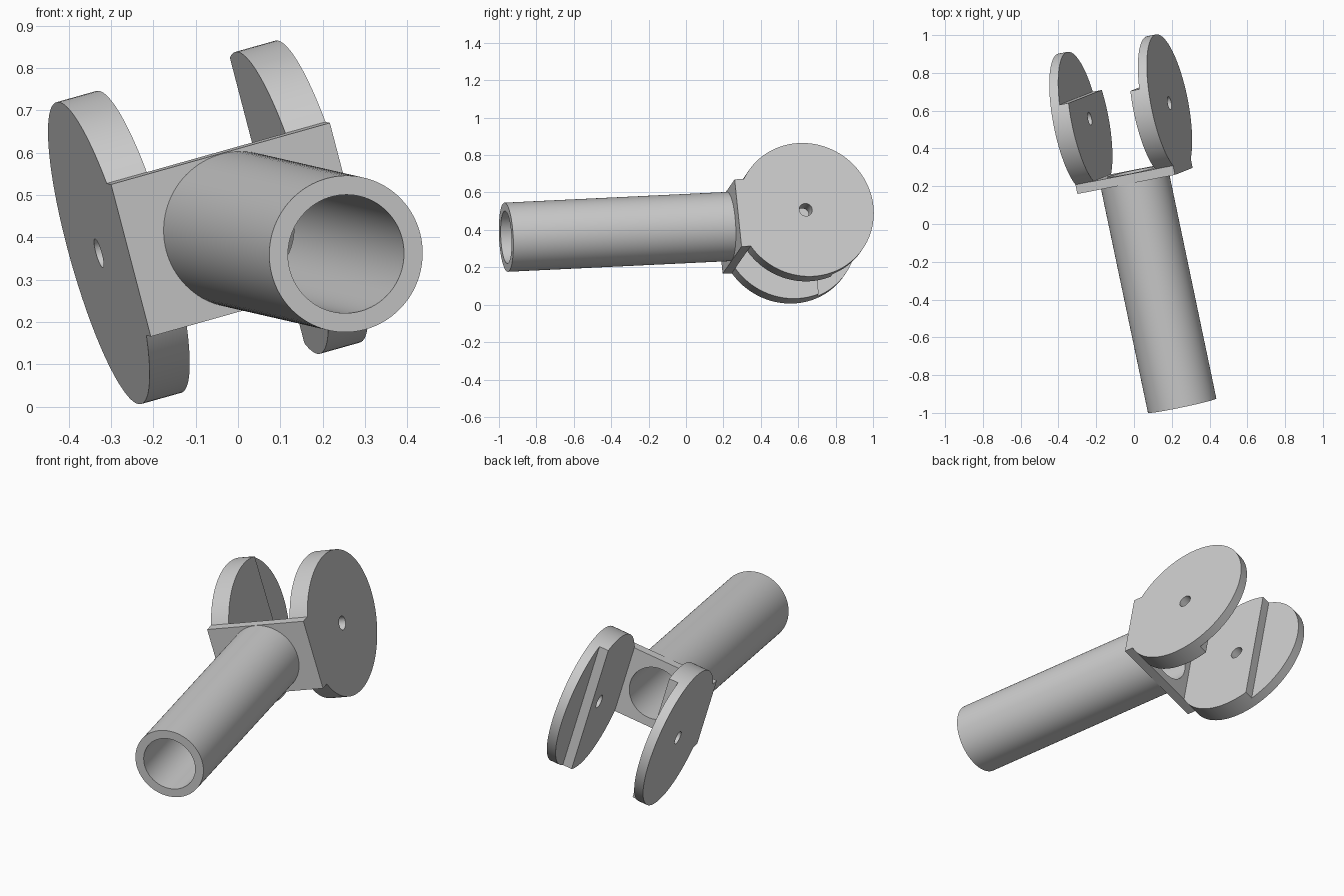
import bpy, bmesh, math
from mathutils import Matrix, Vector

cube = bpy.data.objects.get("Cube")
if cube:
    bpy.data.objects.remove(cube, do_unlink=True)

# Main sizes, in the fork's own frame: X across, Y along the tube, Z up
WIDTH, HEIGHT, PLATE = 0.546, 0.373, 0.05
ARM_R, ARM_THICK, ARM_THIN, STEP_Y = 0.37, 0.1, 0.05, 0.49
TUBE_R, BORE_R, TUBE_LEN, PIN_R = 0.185, 0.14, 1.217, 0.035

# Tilted frame of the whole part
along = Vector((-0.205, 0.978, 0.047)).normalized()
across = Vector((0.947, 0.183, 0.266))
across = (across - along * across.dot(along)).normalized()
up = across.cross(along)
FRAME = Matrix((across, along, up)).transposed().to_4x4()
FRAME.translation = (0.0055, 0.228, 0.418)

grey = bpy.data.materials.new("plain grey")
grey.use_nodes = True
grey.diffuse_color = (0.6, 0.6, 0.6, 1)
grey.node_tree.nodes["Principled BSDF"].inputs["Base Color"].default_value = grey.diffuse_color


def make(name, bm):
    bmesh.ops.recalc_face_normals(bm, faces=bm.faces)
    mesh = bpy.data.meshes.new(name)
    bm.to_mesh(mesh)
    bm.free()
    mesh.materials.append(grey)
    obj = bpy.data.objects.new(name, mesh)
    bpy.context.collection.objects.link(obj)
    return obj


def box(name, size, centre):
    bm = bmesh.new()
    bmesh.ops.create_cube(bm, size=1, matrix=Matrix.Translation(centre) @ Matrix.Diagonal((*size, 1)))
    return make(name, bm)


def cylinder(name, radius, depth, centre, axis, sides):
    bm = bmesh.new()
    turn = Vector((0, 0, 1)).rotation_difference(Vector(axis)).to_matrix().to_4x4()
    bmesh.ops.create_cone(bm, cap_ends=True, segments=sides, radius1=radius, radius2=radius,
                          depth=depth, matrix=Matrix.Translation(centre) @ turn)
    return make(name, bm)


def cut(obj, *cutters):
    for cutter in cutters:
        cutter.hide_render = True
        mod = obj.modifiers.new("cut", "BOOLEAN")
        mod.operation, mod.solver, mod.object = "DIFFERENCE", "EXACT", cutter
    bpy.context.view_layer.update()
    result = bpy.data.meshes.new_from_object(obj.evaluated_get(bpy.context.evaluated_depsgraph_get()))
    obj.modifiers.clear()
    obj.data = result
    for cutter in cutters:
        bpy.data.objects.remove(cutter, do_unlink=True)


# Hollow tube, spun from a wall section
bm = bmesh.new()
wall = [bm.verts.new((r, y, 0)) for r, y in
        ((BORE_R, 0), (TUBE_R, 0), (TUBE_R, -TUBE_LEN), (BORE_R, -TUBE_LEN))]
edges = [bm.edges.new((wall[i], wall[i - 1])) for i in range(len(wall))]
bmesh.ops.spin(bm, geom=wall + edges, cent=(0, 0, 0), axis=(0, 1, 0),
               angle=math.tau, steps=96, use_merge=True)
bmesh.ops.remove_doubles(bm, verts=bm.verts, dist=1e-5)
parts = [make("tube", bm)]

# Plate joining the tube and arms, bored through
plate = box("plate", (WIDTH, PLATE, HEIGHT), (0, PLATE / 2, 0))
cut(plate, cylinder("bore_cutter", BORE_R, 1, (0, 0, 0), (0, 1, 0), 96))
parts.append(plate)

# Round arms, thinned on the inside beyond the step, with a pin hole
for side, name in ((1, "left_arm"), (-1, "right_arm")):
    outer = WIDTH / 2
    arm = cylinder(name, ARM_R, ARM_THICK, (side * (outer - ARM_THICK / 2), ARM_R, 0), (1, 0, 0), 128)
    pin = cylinder("pin_cutter", PIN_R, 1, (side * outer, ARM_R, 0), (1, 0, 0), 48)
    step = box("step_cutter", (0.2, 1, 1), (side * (outer - ARM_THIN - 0.1), STEP_Y + 0.5, 0))
    cut(arm, pin, step)
    parts.append(arm)

# Place and shade
for part in parts:
    part.matrix_world = FRAME
    bpy.ops.object.select_all(action="DESELECT")
    part.select_set(True)
    bpy.context.view_layer.objects.active = part
    bpy.ops.object.shade_smooth_by_angle(angle=math.radians(30))
